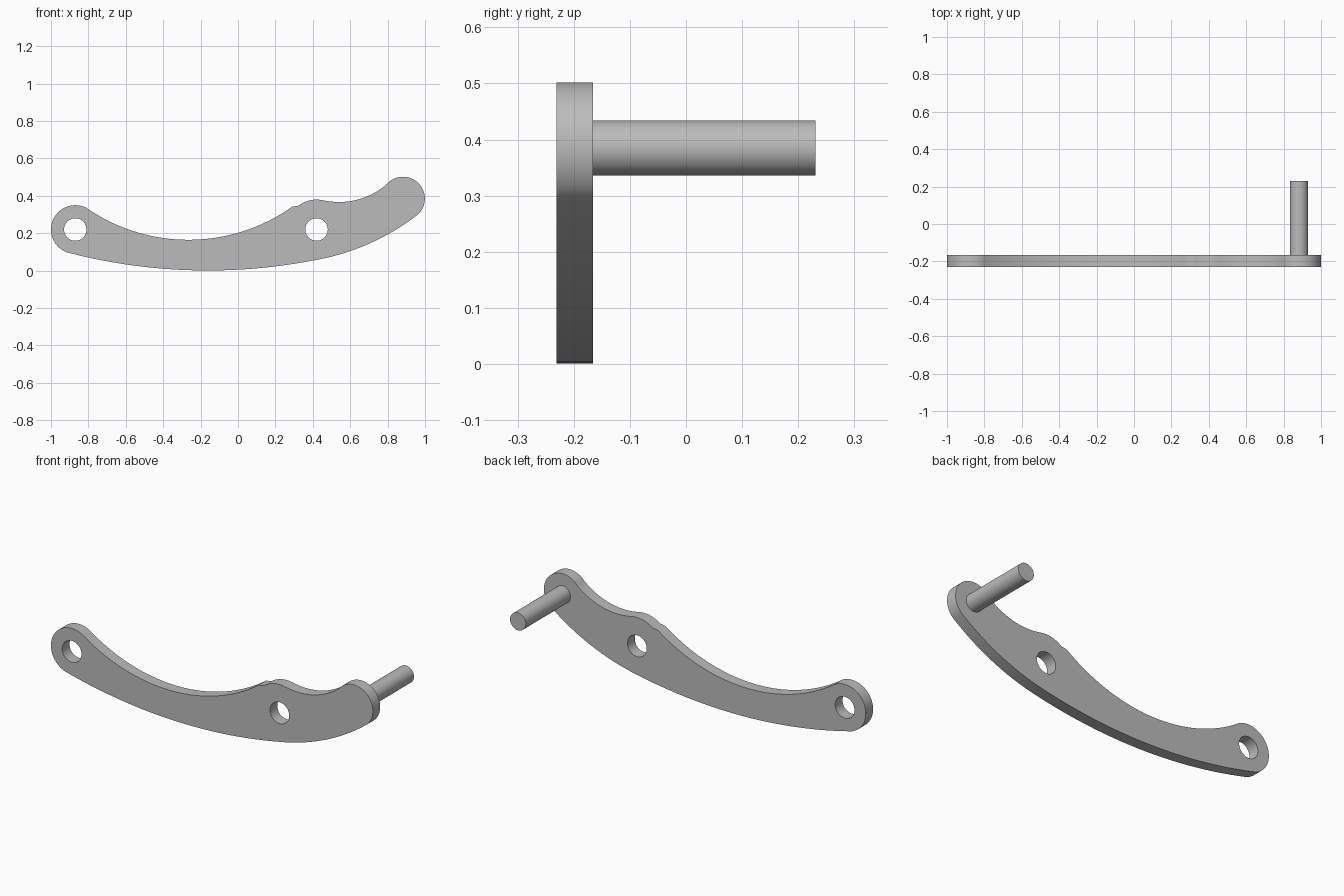
import bpy, bmesh, math
from mathutils import Vector

cube = bpy.data.objects.get("Cube")
if cube:
    bpy.data.objects.remove(cube, do_unlink=True)

grey = bpy.data.materials.new("satin_grey")
grey.use_nodes = True
colour = (0.5, 0.5, 0.5, 1)
grey.diffuse_color = colour
grey.node_tree.nodes["Principled BSDF"].inputs["Base Color"].default_value = colour

FRONT, BACK, PIN_END = -0.231, -0.166, 0.231
LEFT_EYE, MID_EYE, PIN = Vector((-0.87, 0.22)), Vector((0.42, 0.22)), Vector((0.882, 0.385))


def arc(centre, radius, start, end, steps=24):
    """Points on an arc, angles in degrees."""
    angles = [math.radians(start + (end - start) * i / steps) for i in range(steps + 1)]
    return [Vector((centre[0] + radius * math.cos(a), centre[1] + radius * math.sin(a))) for a in angles]


def arc_between(a, b, sag, steps=24):
    """Arc from a to b that bulges to the right of its chord by sag."""
    a, b = Vector(a), Vector(b)
    half = (b - a).length / 2
    radius = (half * half + sag * sag) / (2 * sag)
    along = (b - a).normalized()
    centre = (a + b) / 2 + Vector((-along.y, along.x)) * (radius - sag)
    spread = math.degrees(math.asin(half / radius))
    middle = math.degrees(math.atan2(-along.x, along.y))
    return arc(centre, radius, middle - spread, middle + spread, steps)


def finish(obj):
    obj.data.materials.clear()
    obj.data.materials.append(grey)
    bpy.ops.object.select_all(action='DESELECT')
    obj.select_set(True)
    bpy.context.view_layer.objects.active = obj
    bpy.ops.object.shade_smooth_by_angle(angle=math.radians(30))


# Outline, counter-clockwise: underside, pin end, two scallops, eye end
left_start, belly_end, tip = (-0.9, 0.094), (0.42, 0.058), (0.963, 0.301)
outline = arc_between(left_start, belly_end, 0.074, 40)
outline += arc_between(belly_end, tip, 0.036)[1:]
outline += arc(PIN, 0.117, -46, 132.8, 32)[1:]
outline += arc((0.54, 0.757), 0.39, -47.2, -102.6)[1:]
outline += arc(MID_EYE, 0.16, 77.4, 127.2, 12)[1:]
outline += arc((-0.265, 1.123), 0.958, -52.8, -123.8, 40)[1:]
outline += arc(LEFT_EYE, 0.13, 56.2, 256.6, 40)[1:-1]

# Flat lever plate with two through holes
curve = bpy.data.curves.new("lever_plate", 'CURVE')
curve.dimensions = '2D'
curve.fill_mode = 'BOTH'
curve.extrude = (BACK - FRONT) / 2
for loop in (outline, arc(LEFT_EYE, 0.06, 0, 360, 48)[:-1], arc(MID_EYE, 0.06, 0, 360, 48)[:-1]):
    spline = curve.splines.new('POLY')
    spline.points.add(len(loop) - 1)
    for point, co in zip(spline.points, loop):
        point.co = (co.x, co.y, 0, 1)
    spline.use_cyclic_u = True
plate = bpy.data.objects.new("lever_plate", curve)
bpy.context.collection.objects.link(plate)
plate.rotation_euler.x = math.pi / 2
plate.location.y = (FRONT + BACK) / 2
bpy.ops.object.select_all(action='DESELECT')
plate.select_set(True)
bpy.context.view_layer.objects.active = plate
bpy.ops.object.convert(target='MESH')
plate = bpy.context.view_layer.objects.active
bm = bmesh.new()
bm.from_mesh(plate.data)
bmesh.ops.remove_doubles(bm, verts=bm.verts, dist=0.0005)
bmesh.ops.recalc_face_normals(bm, faces=bm.faces)
bm.to_mesh(plate.data)
bm.free()
finish(plate)

# Round pin out of the back of the plate
bpy.ops.mesh.primitive_cylinder_add(
    vertices=48, radius=0.049, depth=PIN_END - BACK,
    location=(PIN.x, (PIN_END + BACK) / 2, PIN.y), rotation=(math.pi / 2, 0, 0))
pin = bpy.context.object
pin.name = "pivot_pin"
finish(pin)
